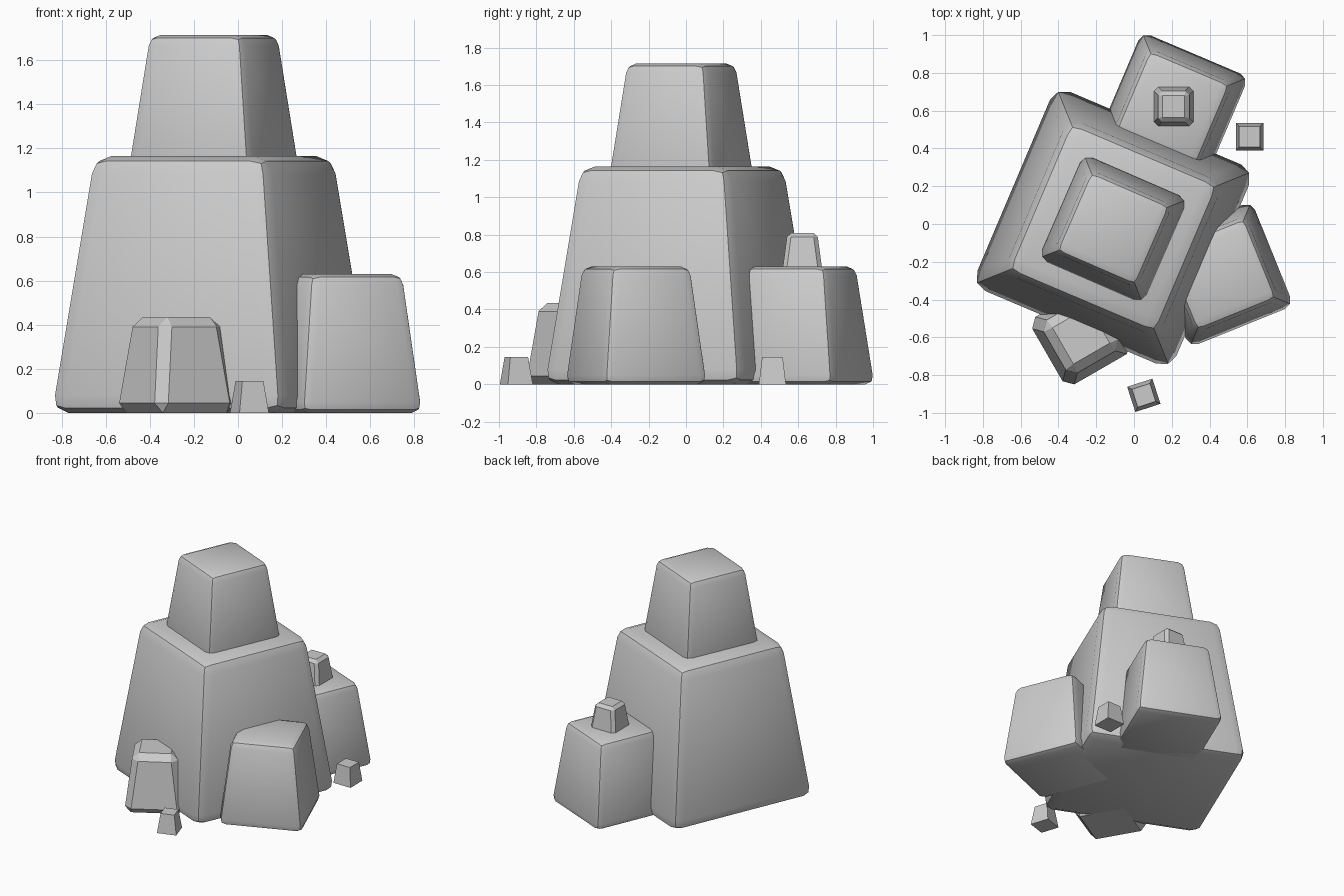
import bpy, bmesh, math

if "Cube" in bpy.data.objects:
    bpy.data.objects.remove(bpy.data.objects["Cube"])


def rock(name, x, y, z0, z1, half_base, half_top, turn, bevel=0.0, segments=2):
    """Tapered square block, turned about z, with bevelled edges."""
    bm = bmesh.new()
    bmesh.ops.create_cube(bm, size=2)
    for v in bm.verts:
        top = v.co.z > 0
        h = half_top if top else half_base
        v.co = (v.co.x * h, v.co.y * h, z1 if top else z0)
    if bevel:
        bmesh.ops.bevel(bm, geom=bm.edges[:], offset=bevel, segments=segments,
                        profile=0.5, affect='EDGES')
    bmesh.ops.recalc_face_normals(bm, faces=bm.faces[:])
    mesh = bpy.data.meshes.new(name)
    bm.to_mesh(mesh)
    bm.free()
    ob = bpy.data.objects.new(name, mesh)
    ob.location = (x, y, 0)
    ob.rotation_euler.z = math.radians(turn)
    bpy.context.collection.objects.link(ob)
    bpy.ops.object.select_all(action='DESELECT')
    ob.select_set(True)
    bpy.context.view_layer.objects.active = ob
    bpy.ops.object.shade_smooth_by_angle(angle=math.radians(30))
    return ob


# Large central rock and the block stacked on it
rock("main_rock", -0.11, -0.02, 0, 1.165, 0.583, 0.435, -23, 0.08)
rock("upper_rock", -0.11, -0.025, 1.06, 1.715, 0.313, 0.233, -23.5, 0.05)

# Smaller rocks leaning into the central one
rock("back_rock", 0.205, 0.615, 0, 0.63, 0.313, 0.236, -23, 0.05)
rock("right_rock", 0.458, -0.267, 0, 0.63, 0.303, 0.233, 22, 0.05)
rock("front_rock", -0.28, -0.59, 0, 0.435, 0.212, 0.156, 30, 0.045, 1)

# Stone on the back rock, and loose pebbles on the ground
rock("back_stone", 0.21, 0.622, 0.56, 0.81, 0.113, 0.08, 0, 0.022, 1)
rock("front_pebble", 0.052, -0.907, 0, 0.145, 0.07, 0.05, 18)
rock("back_pebble", 0.612, 0.462, 0, 0.145, 0.0725, 0.055, 0)
